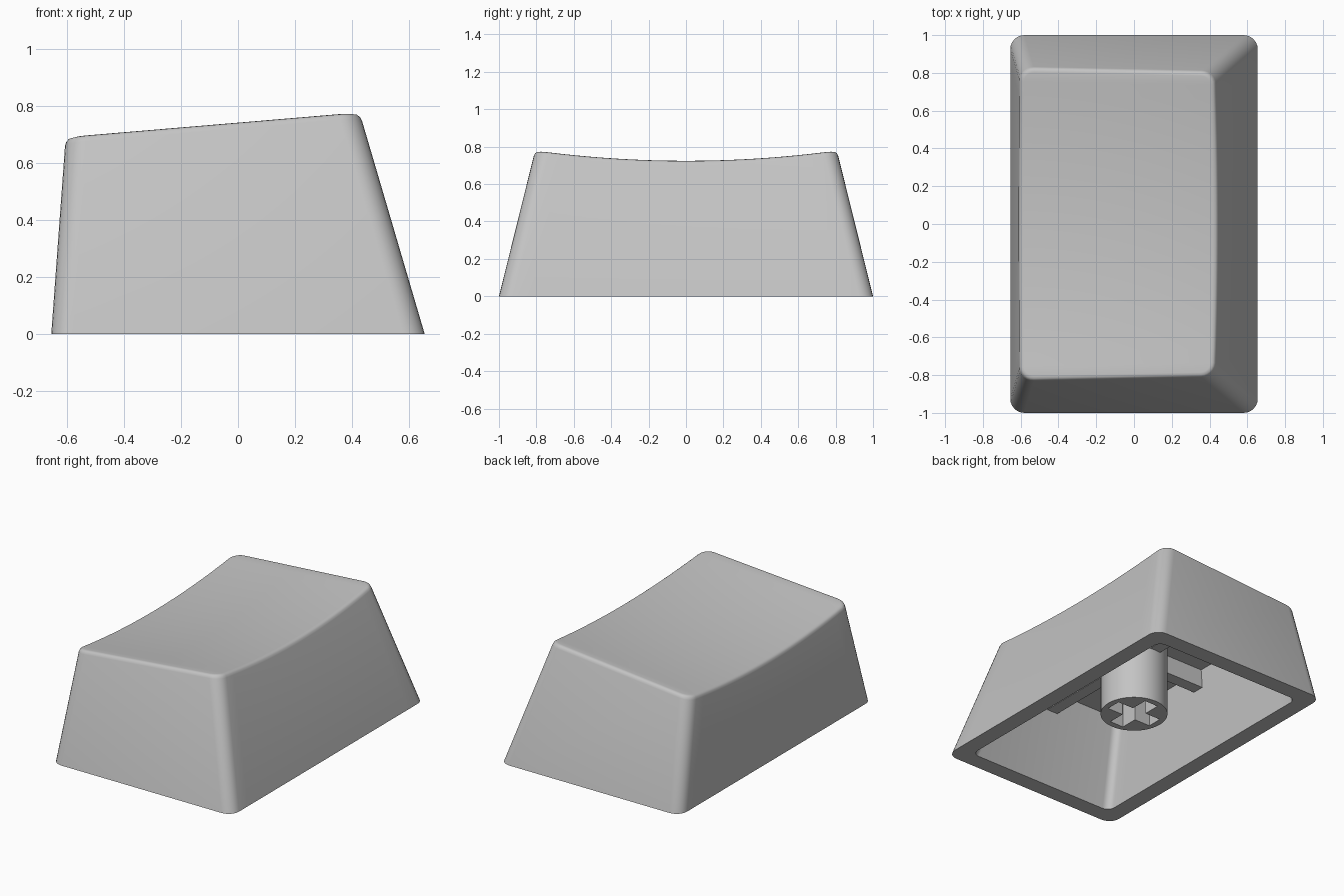
import bpy, bmesh, math

if "Cube" in bpy.data.objects:
    bpy.data.objects.remove(bpy.data.objects["Cube"])

grey = bpy.data.materials.new("light grey plastic")
grey.diffuse_color = (0.55, 0.55, 0.55, 1)
grey.use_nodes = True
grey.node_tree.nodes["Principled BSDF"].inputs["Base Color"].default_value = grey.diffuse_color

WALL, CEILING = 0.11, 0.57


def top_height(x, y):
    # tilted plane with a cylindrical dish along y
    return 0.743 + 0.087 * x - 0.055 * (1 - (y / 0.8) ** 2)


def section(z, inset, radius, arc=6, rows=20):
    # rounded rectangle of the tapered body; right half then mirrored-order left half
    x0, x1 = -0.655 + 0.073 * z + inset, 0.655 - 0.294 * z - inset
    h = 1 - 0.248 * z - inset
    bottom = [(radius * math.sin(a), -h + radius * (1 - math.cos(a)))
              for a in (math.pi / 2 * i / arc for i in range(arc + 1))]
    side = [(radius, (-1 + 2 * i / rows) * (h - radius)) for i in range(1, rows)]
    half = bottom + side + [(dx, -y) for dx, y in reversed(bottom)]
    right = [(x1 - radius + dx, y) for dx, y in half]
    left = [(x0 + radius - dx, y) for dx, y in reversed(half)]
    return right + left


def flat_loop(bm, z, inset, radius):
    return [bm.verts.new((x, y, z)) for x, y in section(z, inset, radius)]


def dished_loop(bm, inset, drop, radius):
    # follow each wall point up until it meets the dished top
    verts = []
    for i in range(len(section(0, inset, radius))):
        z = 0.7
        for _ in range(5):
            x, y = section(z, inset, radius)[i]
            z = top_height(x, y) - drop
        verts.append(bm.verts.new((x, y, z)))
    return verts


def bridge(bm, a, b):
    n = len(a)
    for i in range(n):
        j = (i + 1) % n
        bm.faces.new((a[i], a[j], b[j], b[i]))


def cap(bm, loop):
    n = len(loop)
    for i in range(n // 2 - 1):
        bm.faces.new((loop[i], loop[i + 1], loop[n - 2 - i], loop[n - 1 - i]))


def finish(bm, name):
    bmesh.ops.recalc_face_normals(bm, faces=bm.faces)
    mesh = bpy.data.meshes.new(name)
    bm.to_mesh(mesh)
    bm.free()
    mesh.materials.append(grey)
    ob = bpy.data.objects.new(name, mesh)
    bpy.context.collection.objects.link(ob)
    return ob


def smooth(ob):
    bpy.ops.object.select_all(action='DESELECT')
    ob.select_set(True)
    bpy.context.view_layer.objects.active = ob
    bpy.ops.object.shade_smooth_by_angle(angle=math.radians(35))


def box(name, lo, hi):
    bm = bmesh.new()
    bmesh.ops.create_cube(bm, size=1)
    for v in bm.verts:
        v.co = [lo[k] if v.co[k] < 0 else hi[k] for k in range(3)]
    return finish(bm, name)


# Shell: cavity ceiling, cavity wall, bottom rim, outer wall, rounded lip, dished top
bm = bmesh.new()
loops = [flat_loop(bm, CEILING, WALL, 0.05), flat_loop(bm, 0, WALL, 0.05),
         flat_loop(bm, 0, 0, 0.075)]
for inset, drop in ((0, 0.024), (0.003, 0.011), (0.010, 0.003), (0.024, 0)):
    loops.append(dished_loop(bm, inset, drop, 0.075 - inset))
for a, b in zip(loops, loops[1:]):
    bridge(bm, a, b)
cap(bm, loops[0])
cap(bm, loops[-1])
smooth(finish(bm, "keycap_shell"))

# Stem: cylinder with a cross-shaped socket
bm = bmesh.new()
bmesh.ops.create_cone(bm, cap_ends=True, segments=48, radius1=0.205, radius2=0.205,
                      depth=CEILING + 0.01 - 0.09)
bmesh.ops.translate(bm, verts=bm.verts, vec=(0, 0, (CEILING + 0.01 + 0.09) / 2))
stem = finish(bm, "stem")
for name, hx, hy in (("socket_cutter_x", 0.165, 0.05), ("socket_cutter_y", 0.05, 0.165)):
    cutter = box(name, (-hx, -hy, 0), (hx, hy, 0.38))
    cutter.hide_render = True
    cutter.hide_set(True)
    mod = stem.modifiers.new(name, 'BOOLEAN')
    mod.operation = 'DIFFERENCE'
    mod.solver = 'EXACT'
    mod.object = cutter
smooth(stem)

# Support ribs running from the stem into the walls
for name, lo, hi in (("rib_left", (-0.54, -0.04), (-0.18, 0.04)),
                     ("rib_right", (0.18, -0.04), (0.43, 0.04)),
                     ("rib_front", (-0.04, -0.80), (0.04, -0.18)),
                     ("rib_back", (-0.04, 0.18), (0.04, 0.80))):
    box(name, (*lo, 0.45), (*hi, CEILING + 0.01))
